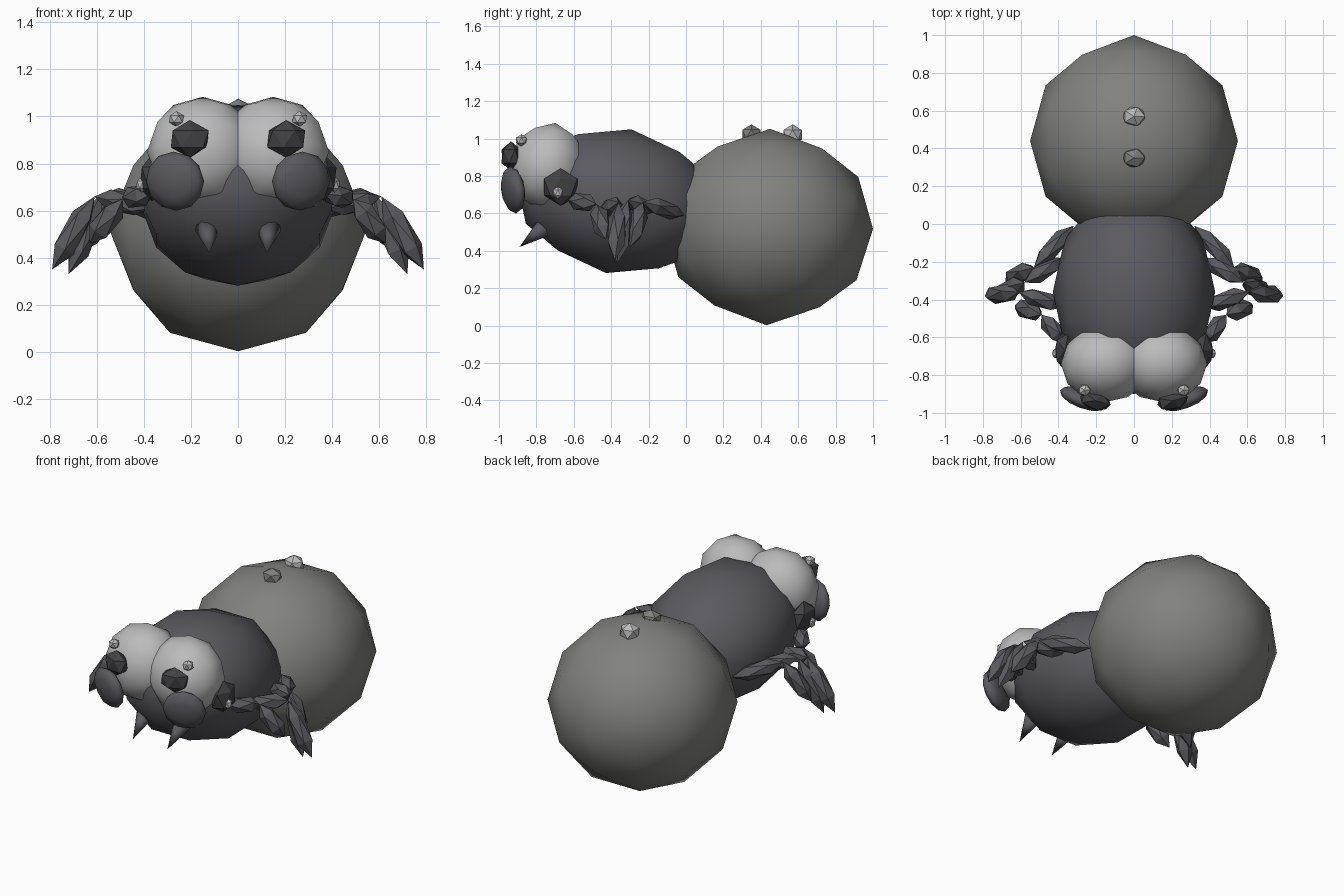
import bpy, bmesh, math
from mathutils import Vector, Matrix, Euler

if "Cube" in bpy.data.objects:
    bpy.data.objects.remove(bpy.data.objects["Cube"])

PHI = (1 + 5 ** 0.5) / 2


def material(name, r, g, b):
    m = bpy.data.materials.new(name)
    m.diffuse_color = (r, g, b, 1)
    m.use_nodes = True
    m.node_tree.nodes["Principled BSDF"].inputs["Base Color"].default_value = m.diffuse_color
    return m


SLATE = material("slate", 0.10, 0.10, 0.115)
GREY = material("mid_grey", 0.22, 0.22, 0.21)
PALE = material("pale_grey", 0.5, 0.5, 0.5)
DARK = material("dark_grey", 0.055, 0.055, 0.06)


def finish(name, bm, mat, smooth, matrix):
    bm.transform(matrix)
    bmesh.ops.recalc_face_normals(bm, faces=bm.faces[:])
    for f in bm.faces:
        f.smooth = smooth
    mesh = bpy.data.meshes.new(name)
    bm.to_mesh(mesh)
    bm.free()
    mesh.materials.append(mat)
    ob = bpy.data.objects.new(name, mesh)
    bpy.context.collection.objects.link(ob)
    return ob


def placed(loc, size, rot=(0, 0, 0)):
    r = Euler([math.radians(a) for a in rot]).to_matrix().to_4x4()
    return Matrix.Translation(loc) @ r @ Matrix.Diagonal((*size, 1))


def ball(name, loc, size, mat, rot=(0, 0, 0), fine=True, smooth=True):
    """Icosahedral ball whose symmetry planes follow the axes."""
    corners = []
    for a in (-1, 1):
        for b in (-PHI, PHI):
            corners += [Vector((b, a, 0)), Vector((0, b, a)), Vector((a, 0, b))]
    points = list(corners)
    if fine:
        points += [(p + q) / 2 for i, p in enumerate(corners)
                   for q in corners[:i] if (p - q).length < 2.1]
    bm = bmesh.new()
    for p in points:
        bm.verts.new(p.normalized())
    bmesh.ops.convex_hull(bm, input=bm.verts[:])
    return finish(name, bm, mat, smooth, placed(loc, size, rot))


def gem(name, loc, size, mat, rot=(0, 0, 0)):
    """Faceted twenty-sided bead."""
    bm = bmesh.new()
    bmesh.ops.create_icosphere(bm, subdivisions=1, radius=1)
    return finish(name, bm, mat, False, placed(loc, size, rot))


def spindle(name, a, b, radius, mat):
    """Faceted bead stretched from a to b."""
    a, b = Vector(a), Vector(b)
    d = b - a
    bm = bmesh.new()
    bmesh.ops.create_icosphere(bm, subdivisions=1, radius=1)
    m = (Matrix.Translation((a + b) / 2) @ d.to_track_quat('Z', 'Y').to_matrix().to_4x4()
         @ Matrix.Diagonal((radius, radius, d.length / 2, 1)))
    return finish(name, bm, mat, False, m)


def cone(name, base, tip, radius, mat):
    base, tip = Vector(base), Vector(tip)
    d = tip - base
    bm = bmesh.new()
    bmesh.ops.create_cone(bm, cap_ends=True, segments=10, radius1=radius,
                          radius2=0, depth=d.length)
    m = Matrix.Translation((base + tip) / 2) @ d.to_track_quat('Z', 'Y').to_matrix().to_4x4()
    return finish(name, bm, mat, True, m)


# Body masses
ball("abdomen", (0, 0.44, 0.527), (0.55, 0.56, 0.525), GREY, rot=(-1, 0, 0))
ball("thorax", (0, -0.36, 0.665), (0.43, 0.55, 0.39), SLATE, rot=(-10, 0, 0))

# Bumps on the abdomen
gem("front_back_bump", (0, 0.35, 1.025), (0.066, 0.056, 0.05), GREY)
gem("rear_back_bump", (0, 0.57, 1.02), (0.066, 0.058, 0.056), PALE)

# Legs: hip, knee, foot for the right-hand side
LEGS = [
    ((0.37, -0.63, 0.67), (0.49, -0.48, 0.65), (0.63, -0.43, 0.46)),
    ((0.37, -0.44, 0.61), (0.61, -0.36, 0.66), (0.79, -0.38, 0.35)),
    ((0.37, -0.18, 0.61), (0.58, -0.31, 0.67), (0.72, -0.37, 0.33)),
    ((0.32, -0.01, 0.59), (0.53, -0.23, 0.66), (0.68, -0.30, 0.42)),
]

for s, side in ((1, "right"), (-1, "left")):
    def at(p):
        return (s * p[0], p[1], p[2])

    # Main eye: ball, pupil and glint
    ball(side + "_eye", at((0.15, -0.74, 0.85)), (0.237, 0.205, 0.237), PALE, rot=(-10, 0, 0))
    gem(side + "_pupil", at((0.205, -0.935, 0.905)), (0.093, 0.055, 0.08), DARK,
        rot=(0, 0, 15 * s))
    gem(side + "_glint", at((0.262, -0.88, 0.99)), (0.036, 0.033, 0.033), PALE)

    # Small side eye
    gem(side + "_side_eye", at((0.365, -0.67, 0.74)), (0.06, 0.105, 0.1), DARK)
    gem(side + "_side_glint", at((0.41, -0.685, 0.71)), (0.026, 0.03, 0.034), PALE)

    # Mouth pad and fang
    ball(side + "_mouth_pad", at((0.268, -0.925, 0.725)), (0.132, 0.05, 0.127), SLATE,
         rot=(8, 0, 20 * s))
    cone(side + "_fang", at((0.13, -0.75, 0.53)), at((0.122, -0.89, 0.42)), 0.055, SLATE)

    # Legs
    for i, (hip, knee, foot) in enumerate(LEGS, 1):
        spindle(f"{side}_upper_leg_{i}", at(hip), at(knee), 0.052, SLATE)
        spindle(f"{side}_lower_leg_{i}", at(knee), at(foot), 0.055, SLATE)
